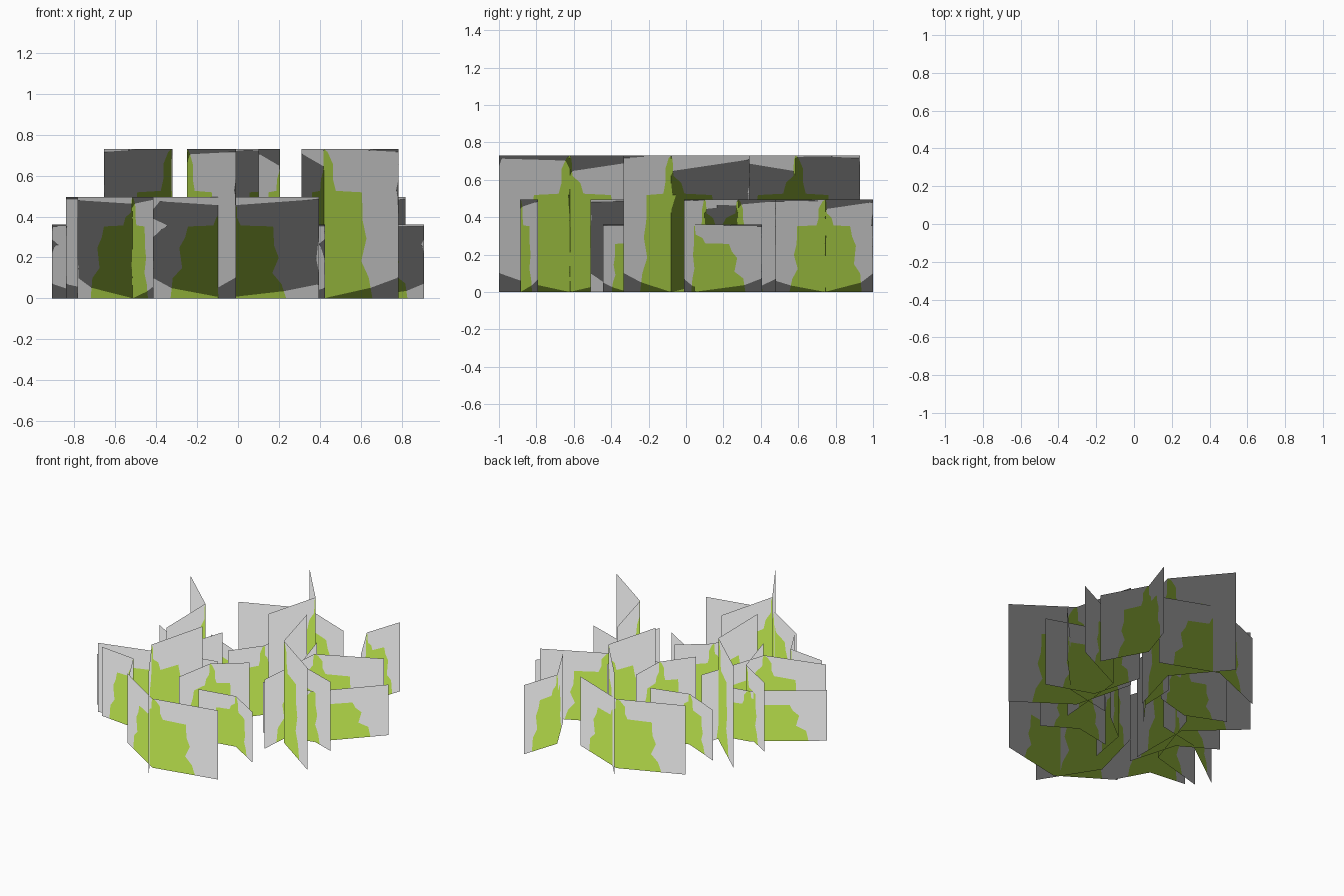
import bpy

if "Cube" in bpy.data.objects:
    bpy.data.objects.remove(bpy.data.objects["Cube"])

# Colours: pale card and painted grass silhouette
def colour(name, rgb):
    m = bpy.data.materials.new(name)
    m.diffuse_color = (*rgb, 1)
    m.use_nodes = True
    m.node_tree.nodes["Principled BSDF"].inputs["Base Color"].default_value = m.diffuse_color
    return m

MATS = [colour("pale_grey", (0.8, 0.8, 0.8)), colour("grass_green", (0.50, 0.78, 0.075))]

# Reach of the green from the fold (fraction of wing) against height (fraction of card)
WIDE = [(.76, 0), (.73, .2), (.6, .3), (.64, .5), (.56, .6), (.52, .71),
        (.17, .72), (.13, .8), (.03, .85), (.02, .97), (0, 1)]
NARROW = [(.65, 0), (.6, .14), (.5, .25), (.57, .4), (.52, .52), (.51, .71),
          (.16, .72), (.12, .8), (.12, .9), (.05, .98), (0, 1)]


def wing(verts, faces, mats, axis, end, height, profile):
    """One flat half of a folded card, split into green and grey strips."""
    def p(t, z):
        verts.append((axis[0] + (end[0] - axis[0]) * t,
                      axis[1] + (end[1] - axis[1]) * t, z * height))
        return len(verts) - 1
    rows = [(p(0, z), p(t, z), p(1, z)) for t, z in profile]
    for (a, b, c), (d, e, f) in zip(rows, rows[1:]):
        faces.append((a, b, d) if e == rows[-1][1] else (a, b, e, d))
        mats.append(1)
        faces.append((b, c, f, e))
        mats.append(0)


def clump(name, height, axis, *ends):
    """Card folded along a vertical axis, with one wing per end point."""
    verts, faces, mats = [], [], []
    for end, profile in zip(ends, (WIDE, NARROW)):
        wing(verts, faces, mats, axis, end, height, profile)
    me = bpy.data.meshes.new(name)
    me.from_pydata(verts, [], faces)
    for m in MATS:
        me.materials.append(m)
    for poly, i in zip(me.polygons, mats):
        poly.material_index = i
        poly.use_smooth = True
    # Foliage normals point straight up so all cards shade alike
    me.normals_split_custom_set_from_vertices([(0, 0, 1)] * len(verts))
    bpy.context.collection.objects.link(bpy.data.objects.new(name, me))


# Plan positions: fold axis, then wing ends
TALL = [
    ((-.25, -.62), (-.14, -.20), (-.01, -1.0)),
    ((-.325, .095), (-.32, -.35), (-.655, .395)),
    ((.42, -.08), (.31, .34), (.785, -.335)),
    ((.205, .585), (.10, .20), (-.085, .93)),
]
MID = [
    ((-.06, -.885), (-.415, -.66), (.395, -.79)),
    ((-.03, .83), (.36, .68), (-.455, .655)),
    ((.50, .745), (.585, 1.0), (.66, .45)),
    ((.41, .28), (.37, -.23), (.82, .48)),
    ((.42, .10), (.32, .44), (.74, -.01)),
    ((-.515, -.45), (-.785, -.42), (-.40, -.66)),
    ((-.43, -.27), (-.27, .21), (-.84, -.385)),
    ((-.42, -.08), (-.32, -.42), (-.67, .07)),
    ((-.06, -.23), (-.11, -.51), (.14, -.07)),
    ((.07, .20), (.08, .45), (-.08, 0)),
]
SHORT = [
    ((.20, -.31), (-.06, -.36), (.425, -.445)),
    ((.57, .04), (.91, .405), (.22, -.03)),
    ((-.50, 0), (-.91, -.30), (-.20, .06)),
    ((-.21, .26), (.05, .33), (-.475, .375)),
]
for label, height, group in (("tall", .73, TALL), ("mid", .495, MID), ("short", .362, SHORT)):
    for i, (axis, *ends) in enumerate(group):
        clump(f"{label}_grass_card_{i + 1}", height, axis, *ends)
